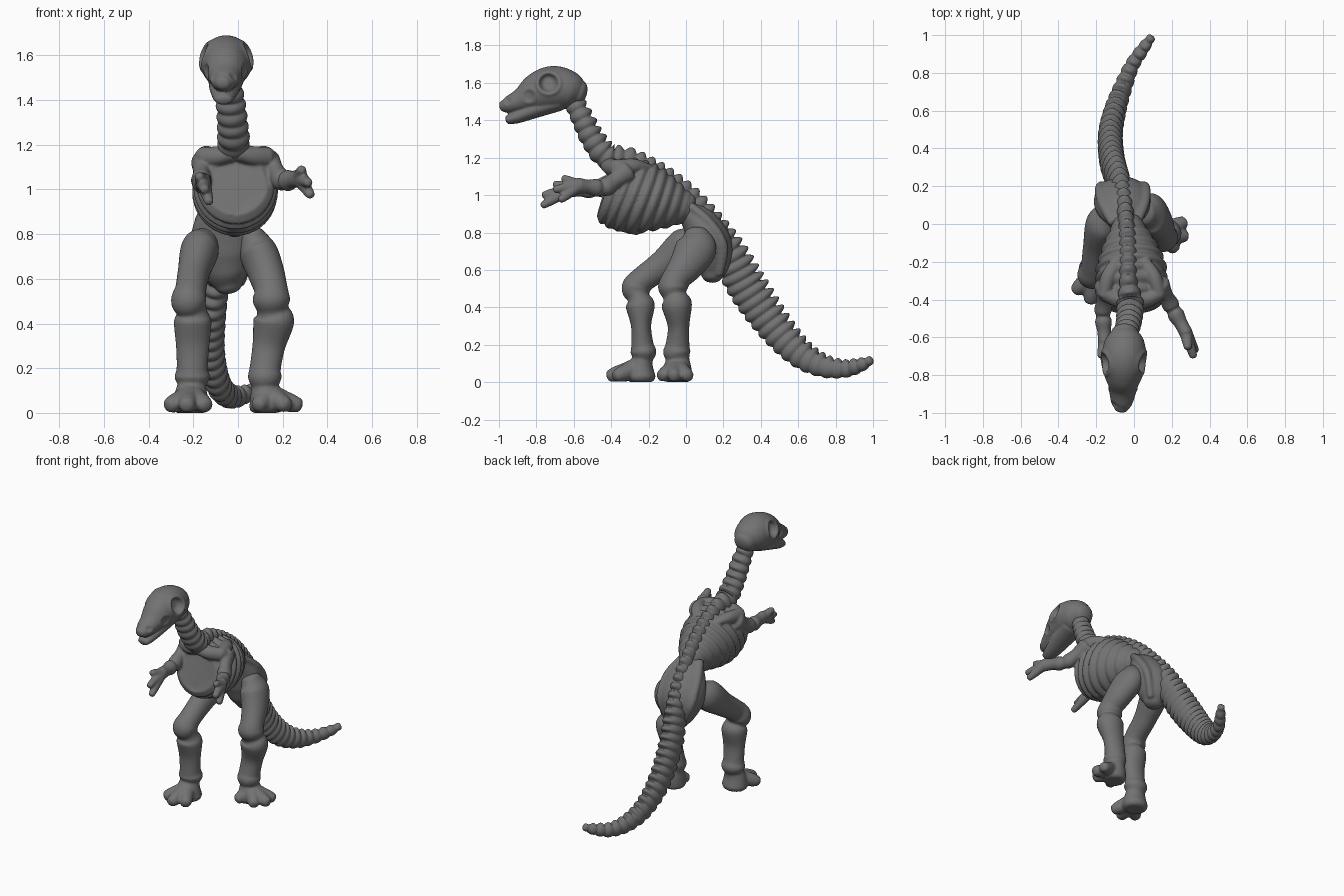
import bpy, bmesh, math
from mathutils import Vector

BONE = bpy.data.materials.new("dark_grey")
BONE.diffuse_color = (.17, .17, .17, 1)


def add_mesh(name, bm):
    me = bpy.data.meshes.new(name)
    bm.to_mesh(me)
    bm.free()
    for f in me.polygons:
        f.use_smooth = True
    me.materials.append(BONE)
    ob = bpy.data.objects.new(name, me)
    bpy.context.collection.objects.link(ob)
    return ob


def fuse(name, parts, voxel=.008, smooth=5):
    """Weld overlapping parts into one sculpted skin."""
    bm = bmesh.new()
    for ob in parts:
        bm.from_mesh(ob.data)
        bpy.data.objects.remove(ob)
    rims = [e for e in bm.edges if e.is_boundary]
    if rims:
        bmesh.ops.bridge_loops(bm, edges=rims)
        bmesh.ops.recalc_face_normals(bm, faces=bm.faces)
    ob = add_mesh(name, bm)
    r = ob.modifiers.new("weld", 'REMESH')
    r.mode, r.voxel_size, r.use_smooth_shade = 'VOXEL', voxel, True
    s = ob.modifiers.new("soften", 'SMOOTH')
    s.factor, s.iterations = .5, smooth
    return ob


def spline(rows, step):
    """Smooth interpolation through rows of (x, y, z, side radius, up radius)."""
    out = []
    for i in range(len(rows) - 1):
        p = [rows[max(i - 1, 0)], rows[i], rows[i + 1], rows[min(i + 2, len(rows) - 1)]]
        n = max(2, math.ceil((Vector(p[2][:3]) - Vector(p[1][:3])).length / step))
        for k in range(n):
            t = k / n
            out.append([0.5 * (2 * b + (c - a) * t + (2 * a - 5 * b + 4 * c - d) * t * t
                               + (3 * b - a - 3 * c + d) * t ** 3) for a, b, c, d in zip(*p)])
    return out + [list(rows[-1])]


def tube(name, rows, step=.012, sides=28, cap=.6, pitch=0, amp=0, crest=0, shear=0, open_start=False):
    """Oval loft along a path, with optional ring ripples and rounded ends."""
    pts = spline(rows, step)
    pos = [Vector(p[:3]) for p in pts]
    ends = [math.radians(a) for a in (80, 60, 40, 20)]
    rings, s = [], 0.0
    for i, p in enumerate(pts):
        t = (pos[min(i + 1, len(pos) - 1)] - pos[max(i - 1, 0)]).normalized()
        s += (pos[i] - pos[i - 1]).length if i else 0
        w = abs(math.sin(math.pi * s / pitch)) - .6 if pitch else 0
        reach = t * min(p[3], p[4]) * cap
        if i == 0 and not open_start:
            rings += [(pos[i] - reach * math.sin(a), t, p[3] * math.cos(a), p[4] * math.cos(a), w) for a in ends]
        rings.append((pos[i], t, p[3], p[4], w))
        if i == len(pts) - 1:
            rings += [(pos[i] + reach * math.sin(a), t, p[3] * math.cos(a), p[4] * math.cos(a), w) for a in ends[::-1]]
    bm = bmesh.new()
    loops = []
    for c, t, rs, ru, w in rings:
        side = (Vector((1, 0, 0)) - t * t.x).normalized()
        up = side.cross(t) + t * shear
        loop = []
        for k in range(sides):
            a = math.tau * k / sides
            f = 1 + amp * w * (1 + crest * max(0, math.sin(a)) ** 6)
            v = c + (side * math.cos(a) * rs + up * math.sin(a) * ru) * f
            v.z = max(v.z, 0)
            loop.append(bm.verts.new(v))
        loops.append(loop)
    for a, b in zip(loops, loops[1:]):
        for k in range(sides):
            j = (k + 1) % sides
            bm.faces.new((a[k], a[j], b[j], b[k]))
    bm.faces.new(loops[-1])
    if not open_start:
        bm.faces.new(loops[0][::-1])
    bmesh.ops.recalc_face_normals(bm, faces=bm.faces)
    return add_mesh(name, bm)


def digits(base, tips, r0, r1):
    """Fan of toes or fingers from one base point."""
    b = Vector(base)
    return [tube("digit", [(*b, r0, r0), (*b.lerp(Vector(e), .5), r0 * .8, r0 * .8),
                           (*b.lerp(Vector(e), .8), r1, r1), (*e, r1 * .85, r1 * .8)], sides=18) for e in tips]


# Spine: neck, back and curling tail in one string of vertebrae
tube("spine", [(-.045, -.60, 1.50, .05, .05), (-.035, -.555, 1.41, .062, .057), (-.025, -.50, 1.30, .066, .062),
               (-.02, -.42, 1.205, .068, .067), (-.03, -.30, 1.185, .045, .06), (-.03, -.15, 1.11, .045, .06),
               (-.04, 0, 1.0, .042, .06), (-.055, .12, .86, .046, .07), (-.08, .22, .70, .058, .09),
               (-.115, .33, .50, .064, .10), (-.125, .47, .30, .062, .09), (-.10, .60, .16, .056, .075),
               (-.06, .72, .09, .048, .06), (-.01, .84, .07, .038, .046), (.05, .93, .09, .032, .036),
               (.09, .985, .115, .022, .022)], step=.006, pitch=.055, amp=.17, crest=1.7)

# Ribcage with ripple ribs, hollow front bowl, breastbone, shoulders and three-fingered arms
chest = [tube("ribs", [(-.01, -.43, 1.03, .155, .16), (-.012, -.36, 1.015, .178, .192), (-.015, -.23, .98, .182, .192),
                       (-.025, -.10, .95, .135, .14), (-.035, .0, .93, .08, .085)],
              step=.006, sides=48, pitch=.058, amp=.11, shear=.12, open_start=True),
         tube("hollow", [(-.01, -.43, 1.03, .135, .14), (-.01, -.38, 1.025, .128, .135), (-.01, -.32, 1.02, .10, .11)],
              sides=48, shear=.12, open_start=True)]
chest += [tube("breastbone", [(0, -.45, .88, .045, .02), (-.01, -.38, .838, .05, .022), (-.015, -.26, .805, .035, .02)])]
arms = ((1, (.14, -.32, 1.125), (.20, -.44, 1.035), (.275, -.575, 1.05),
         [(.325, -.67, .975), (.315, -.70, 1.03), (.285, -.655, 1.09)]),
        (-1, (-.16, -.33, 1.12), (-.165, -.47, 1.03), (-.155, -.62, 1.03),
         [(-.13, -.765, .945), (-.15, -.76, 1.0), (-.175, -.70, 1.06)]))
for s, sh, el, wr, tips in arms:
    mid = lambda a, b, t: tuple(Vector(a).lerp(Vector(b), t))
    chest += [tube("blade", [(-.02 + s * .07, -.20, 1.145, .035, .022), (-.015 + s * .12, -.28, 1.155, .04, .04),
                             (-.012 + s * .145, -.37, 1.135, .04, .055)]),
              tube("collar", [(-.01 + s * .02, -.41, 1.165, .04, .05), (-.01 + s * .08, -.40, 1.15, .04, .045),
                              (-.01 + s * .14, -.37, 1.145, .04, .045)]),
              tube("arm", [(*sh, .05, .06), (*mid(sh, el, .5), .038, .044), (*mid(sh, el, .9), .046, .05),
                           (*mid(el, wr, .12), .036, .038), (*mid(el, wr, .3), .045, .048),
                           (*mid(el, wr, .65), .036, .038), (*wr, .036, .044)])] + digits(wr, tips, .035, .024)
fuse("ribcage_and_arms", chest, .007, 3)

# Skull with eye, cheek and nostril hollows pressed in, plus lower jaw
skull = tube("skull", [(-.068, -.98, 1.475, .035, .03), (-.065, -.95, 1.482, .055, .045), (-.06, -.88, 1.508, .074, .066),
                       (-.056, -.80, 1.545, .10, .105), (-.053, -.71, 1.572, .117, .118),
                       (-.05, -.62, 1.56, .104, .102), (-.05, -.572, 1.545, .07, .07)], step=.005, sides=72)
for y, z, radius, depth in ((-.735, 1.60, .05, .045), (-.84, 1.53, .032, .012), (-.955, 1.505, .018, .012)):
    for v in skull.data.vertices:
        d = math.hypot(v.co.y - y, v.co.z - z) / radius
        sign = 1 if v.co.x > -.056 else -1
        if abs(v.co.x + .056) > .02:
            if d < 1:
                v.co.x -= sign * depth * (1 - d ** 4)
            elif d < 1.5:
                v.co.x += sign * depth * .16 * math.sin((d - 1) * math.tau)
jaw = tube("jaw", [(-.065, -.95, 1.403, .04, .025), (-.063, -.90, 1.42, .054, .036), (-.058, -.80, 1.46, .072, .046),
                   (-.052, -.68, 1.495, .08, .046)])
fuse("skull_and_jaw", [skull, jaw], .006, 3)

# Pelvis shield with raised hip crests
hips = [tube("pelvis", [(-.05, .01, .92, .085, .065), (-.058, .08, .84, .14, .10), (-.06, .13, .73, .15, .12),
                        (-.05, .14, .62, .10, .095), (-.04, .14, .565, .06, .055)])]
for s in (1, -1):
    hips.append(tube("crest", [(-.05 + s * .06, .01, .95, .03, .025), (-.055 + s * .11, .12, .86, .03, .025),
                               (-.06 + s * .115, .20, .73, .028, .025), (-.05 + s * .06, .18, .58, .022, .022)]))
fuse("pelvis", hips, .009, 6)

# Legs: thigh, knee groove, shin, ankle and splayed toes, striding apart
leg = tube("leg", [(.06, .06, .79, .06, .07), (.09, .055, .72, .085, .11), (.125, .005, .63, .082, .095),
                   (.148, -.055, .55, .075, .075), (.15, -.068, .505, .085, .082), (.155, -.06, .458, .07, .062),
                   (.16, -.05, .415, .092, .082), (.138, -.04, .30, .074, .058), (.122, -.045, .20, .07, .064),
                   (.12, -.048, .16, .076, .074), (.12, -.04, .125, .062, .06)], step=.008)
heel = tube("heel", [(.12, -.04, .14, .055, .055), (.125, -.045, .08, .07, .075), (.13, -.05, .03, .08, .08)])
fuse("right_leg", [leg, heel] + digits((.14, -.05, .075), [(.262, .01, .034), (.27, -.065, .034), (.215, -.13, .034),
                                                           (.09, -.13, .034)], .058, .04), .008, 4)
leg = tube("leg", [(-.14, .05, .78, .06, .06), (-.17, 0, .73, .085, .10), (-.198, -.12, .63, .072, .08),
                   (-.212, -.23, .55, .07, .07), (-.22, -.268, .50, .08, .077), (-.205, -.255, .453, .066, .058),
                   (-.203, -.245, .41, .084, .078), (-.203, -.24, .30, .075, .054), (-.205, -.233, .20, .07, .06),
                   (-.205, -.228, .16, .08, .07), (-.205, -.23, .125, .062, .055)], step=.008)
heel = tube("heel", [(-.205, -.23, .14, .06, .05), (-.21, -.24, .08, .075, .065), (-.21, -.24, .03, .085, .078)])
fuse("left_leg", [leg, heel] + digits((-.21, -.26, .075), [(-.305, -.35, .034), (-.23, -.405, .034),
                                                           (-.145, -.37, .034)], .058, .042), .008, 4)
